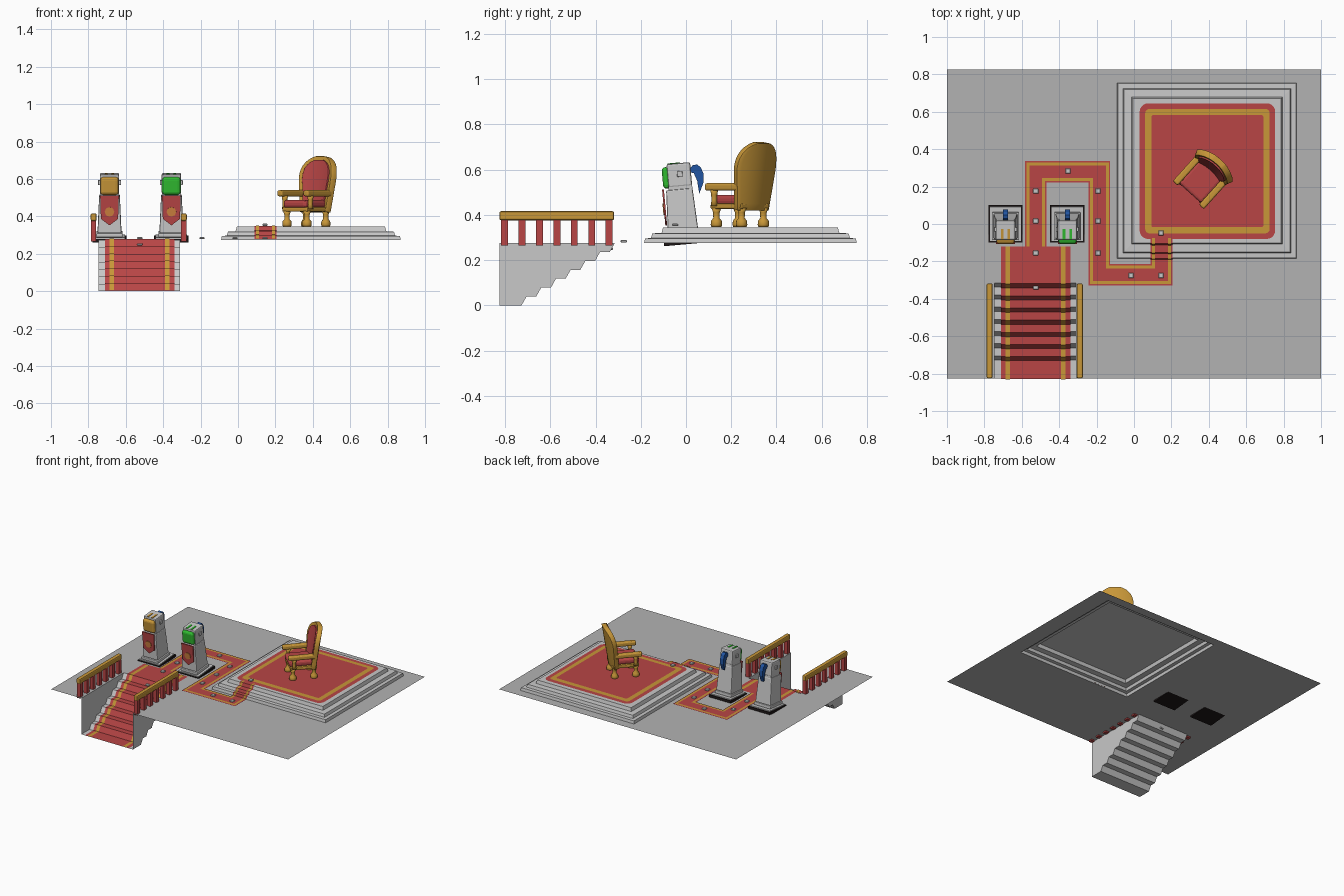
import bpy, bmesh, math
from mathutils import Matrix

if "Cube" in bpy.data.objects:
    bpy.data.objects.remove(bpy.data.objects["Cube"])

def material(name, c):
    m = bpy.data.materials.new(name)
    m.diffuse_color = (*c, 1)
    m.use_nodes = True
    m.node_tree.nodes["Principled BSDF"].inputs["Base Color"].default_value = m.diffuse_color
    return m

FLOOR = material("floor grey", (.45, .45, .45))
STONE = material("stone grey", (.58, .58, .58))
RED = material("carpet red", (.48, .06, .06))
GOLD = material("gold", (.58, .31, .04))
ORANGE = material("emblem orange", (.62, .22, .05))
GREEN = material("green", (.03, .50, .03))
BLUE = material("plume blue", (.015, .09, .36))
DARK = material("dark base", (.012, .008, .008))
I = Matrix.Identity(4)

def mesh(name, verts, faces, mat, M=I, smooth=False):
    me = bpy.data.meshes.new(name)
    me.from_pydata([M @ Matrix.Translation(v).to_translation() for v in verts], [], faces)
    me.materials.append(mat)
    ob = bpy.data.objects.new(name, me)
    bpy.context.collection.objects.link(ob)
    if smooth:
        for p in me.polygons:
            p.use_smooth = True
    return ob

def prism(name, pts, lo, hi, place, mat, M=I):
    """Extrude a 2D outline; place(a, b, t) maps to 3D."""
    n = len(pts)
    vs = [place(a, b, t) for t in (lo, hi) for a, b in pts]
    fs = [tuple(range(n))[::-1], tuple(range(n, 2 * n))]
    fs += [(i, (i + 1) % n, n + (i + 1) % n, n + i) for i in range(n)]
    ob = mesh(name, vs, fs, mat, M)
    bm = bmesh.new()
    bm.from_mesh(ob.data)
    bmesh.ops.recalc_face_normals(bm, faces=bm.faces)
    bm.to_mesh(ob.data)
    bm.free()
    return ob

def box(name, lo, hi, mat, M=I, bevel=0, taper=1, seg=2):
    cx, cy = (lo[0] + hi[0]) / 2, (lo[1] + hi[1]) / 2
    c = [(lo[0], lo[1]), (hi[0], lo[1]), (hi[0], hi[1]), (lo[0], hi[1])]
    def place(x, y, z):
        k = taper if z == hi[2] else 1
        return (cx + (x - cx) * k, cy + (y - cy) * k, z)
    ob = prism(name, c, lo[2], hi[2], place, mat, M)
    if bevel:
        b = ob.modifiers.new("bevel", 'BEVEL')
        b.width, b.segments = bevel, seg
    return ob

def ribbon(name, prof, x0, x1, mat, lift=0):
    """Sheet following a (y, z) profile."""
    vs = [(x, y - lift, z + lift) for y, z in prof for x in (x0, x1)]
    return mesh(name, vs, [(2*i, 2*i+1, 2*i+3, 2*i+2) for i in range(len(prof) - 1)], mat)

# Floor sheet with openings for the stairs and the dais
FZ = .275
xs, ys = [-1, -.745, -.31, -.09, .87, 1], [-.825, -.315, -.185, .755, .825]
fv = [(x, y, FZ) for y in ys for x in xs]
ff = [(j*6+i, j*6+i+1, j*6+i+7, j*6+i+6) for j in range(4) for i in range(5)
      if (i, j) not in ((1, 0), (3, 2))]
mesh("floor", fv, ff, FLOOR)

# Sunken staircase, its side walls and its runner
steps = [(-.825, 0)]
for i in range(7):
    y = -.715 + i * .065
    steps += [(y - .012, i * FZ / 7), (y + .010, (i + 1) * FZ / 7)]
steps[-1] = (-.315, FZ)
ribbon("stairs", steps, -.745, -.31, STONE)
for x in (-.745, -.31):
    n = len(steps)
    v = [(x, y, z) for y, z in steps] + [(x, y, FZ) for y, z in steps]
    mesh("stair_wall", v, [(i, i+1, n+i+1, n+i) for i in range(n - 2)] + [(n-2, n-1, 2*n-2)], STONE)
runner = steps + [(-.115, FZ)]
ribbon("stair_runner", runner, -.71, -.34, RED, .004)
for x in (-.687, -.39):
    ribbon("runner_stripe", runner, x, x + .024, GOLD, .006)

# Railings
for x in (-.772, -.29):
    box("hand_rail", (x-.016, -.825, .376), (x+.016, -.318, .416), GOLD, bevel=.008)
    for k in range(7):
        y = -.802 + k * .077
        box("baluster", (x-.014, y-.015, .265), (x+.014, y+.015, .378), RED)

# Stepped dais
tiers = [(0, FZ), (.004, .296), (.03, .297), (.036, .318), (.077, .320), (.084, .345)]
dv = [p for d, z in tiers for p in ((-.09+d, -.185+d, z), (.87-d, -.185+d, z),
                                    (.87-d, .755-d, z), (-.09+d, .755-d, z))]
df = [(4*k+i, 4*k+(i+1) % 4, 4*k+4+(i+1) % 4, 4*k+4+i) for k in range(5) for i in range(4)]
mesh("dais", dv, df + [(20, 21, 22, 23)], STONE)

# Rug on the dais
def rug(name, inset, r, z, mat):
    x0, x1, y0, y1 = .03 + inset, .755 - inset, -.08 + inset, .645 - inset
    pts = []
    for q, (cx, cy) in enumerate([(x1-r, y1-r), (x0+r, y1-r), (x0+r, y0+r), (x1-r, y0+r)]):
        for k in range(6):
            a = math.pi / 2 * (q + k / 5)
            pts.append((cx + r * math.cos(a), cy + r * math.sin(a), z))
    mesh(name, pts, [tuple(range(len(pts)))], mat)
rug("rug", 0, .045, .348, RED)
rug("rug_band", .03, .022, .350, GOLD)
rug("rug_centre", .063, .01, .352, RED)

# Winding carpet with two gold edge lines
path = [(-.525, -.12), (-.525, .28), (-.185, .28), (-.185, -.272), (.147, -.272), (.147, -.183)]
def offset(d):
    out = []
    dirs = []
    for (ax, ay), (bx, by) in zip(path, path[1:]):
        l = math.hypot(bx - ax, by - ay)
        dirs.append(((bx - ax) / l, (by - ay) / l))
    for i, (x, y) in enumerate(path):
        near = {dirs[max(i-1, 0)], dirs[min(i, len(dirs)-1)]}
        out.append((x - d * sum(n[1] for n in near), y + d * sum(n[0] for n in near)))
    return out
def lane(name, a, b, z, mat):
    vs = [(*p, z) for pair in zip(offset(a), offset(b)) for p in pair]
    mesh(name, vs, [(2*i+1, 2*i, 2*i+2, 2*i+3) for i in range(len(path) - 1)][:], mat).data.flip_normals
lane("winding_carpet", .058, -.058, FZ + .0045, RED)
climb = [(-.185 + d, z) for d, z in tiers] + [(-.07, .345)]
ribbon("dais_runner", climb, .089, .205, RED, .004)
for s in (-1, 1):
    a, b = sorted((s * .034, s * .05), reverse=True)
    lane("carpet_line", a, b, FZ + .0065, GOLD)
    ribbon("dais_runner_line", climb, .147 + b, .147 + a, GOLD, .006)

# Stone studs along the carpet
studs = [(-.353, .283, FZ)] + [(x, y, FZ) for x in (-.525, -.192) for y in (.176, .016, -.155)]
studs += [(-.016, -.275, FZ), (.144, -.275, FZ), (.144, -.048, .347), (-.525, -.337, .242)]
for x, y, z in studs:
    box("stud", (x-.014, y-.014, z+.003), (x+.014, y+.014, z+.014), STONE, bevel=.003, seg=1)

# Two leaning statues on pedestals
def statue(x, face):
    M = Matrix.Translation((x, 0, FZ)) @ Matrix.Rotation(.09, 4, 'X')
    front = lambda a, b, t: (a, t, b)
    box("pedestal_base", (-.092, -.098, -.005), (.092, .102, .013), DARK, M)
    box("pedestal_slab", (-.084, -.09, .013), (.084, .094, .02), STONE, M)
    box("pedestal_plinth", (-.07, -.083, .02), (.07, .067, .042), STONE, M, .005)
    box("pedestal_body", (-.064, -.076, .042), (.064, .06, .24), STONE, M, .006, .86)
    box("pedestal_neck", (-.05, -.055, .238), (.05, .05, .255), STONE, M)
    prism("banner", [(-.05, .245), (-.046, .12), (0, .085), (.046, .12), (.05, .245)],
          -.084, -.076, front, RED, M)
    ring = [(.026 * math.cos(k * math.pi / 4), .158 + .026 * math.sin(k * math.pi / 4)) for k in range(8)]
    prism("banner_emblem", ring, -.088, -.083, front, ORANGE, M)
    box("head", (-.052, -.055, .25), (.052, .05, .355), STONE, M, .008)
    box("face_plate", (-.049, -.078, .247), (.049, -.045, .343), face, M, .018, seg=3)
    for s in (-1, 1):
        box("head_slot", (s*.018-.007, -.05, .353), (s*.018+.007, .005, .358), face, M)
        box("ear_stud", (s*.055-.006, -.012, .295), (s*.055+.006, .012, .32), STONE, M, .003)
    plume = [(.045, .325), (.06, .34), (.08, .342), (.095, .328), (.104, .30), (.102, .262),
             (.078, .212), (.074, .27), (.062, .305), (.045, .31)]
    prism("plume", plume, -.014, .014, lambda a, b, t: (t, a, b), BLUE, M)
statue(-.687, GOLD)
statue(-.356, GREEN)

# Throne, turned towards the stairs
T = Matrix.Translation((.369, .242, 0)) @ Matrix.Rotation(math.radians(-42), 4, 'Z')
box("seat_frame", (-.092, -.10, .425), (.092, .09, .45), GOLD, T, .007)
box("seat_cushion", (-.082, -.104, .445), (.082, .075, .488), RED, T, .016, seg=3)

def lathe(name, prof, x, y, mat, n=12):
    vs = [(x + r * math.cos(2*math.pi*k/n), y + r * math.sin(2*math.pi*k/n), z)
          for r, z in prof for k in range(n)]
    fs = [(j*n+k, j*n+(k+1) % n, (j+1)*n+(k+1) % n, (j+1)*n+k)
          for j in range(len(prof)-1) for k in range(n)]
    fs += [tuple(range(n))[::-1], tuple(range(len(vs)-n, len(vs)))]
    mesh(name, vs, fs, mat, T, True)

for s in (-1, 1):
    for y in (-.08, .07):
        lathe("throne_leg", [(.022, .346), (.026, .356), (.024, .374), (.014, .386),
                             (.015, .41), (.022, .43)], s * .072, y, GOLD)
    lathe("arm_post", [(.016, .44), (.012, .465), (.014, .49), (.018, .512)], s * .092, -.075, GOLD)
    box("arm_rest", (s*.094-.018, -.118, .507), (s*.094+.018, .085, .54), GOLD, T, .01, seg=3)

# Curved, rounded throne back and its padded front panel
def shell(name, z0, z1, w, push, thick, mat):
    nu, nv, vs = 12, 16, []
    for j in range(nv + 1):
        t = math.sin(j / nv * math.pi / 2)
        hw = w * (.8 + .2 * min(t / .6, 1)) * (1 - .93 * max(0, (t - .6) / .4) ** 2.6) ** .5
        for i in range(nu + 1):
            x, z = hw * (2 * i / nu - 1), z0 + (z1 - z0) * t
            vs.append((x, .06 + .16 * (z - .43) - 2 * x * x - push, z))
    r = nu + 1
    fs = [(j*r+i, j*r+i+1, j*r+r+i+1, j*r+r+i) for j in range(nv) for i in range(nu)]
    ob = mesh(name, vs, fs, mat, T, True)
    m = ob.modifiers.new("thickness", 'SOLIDIFY')
    m.thickness = thick
    b = ob.modifiers.new("soft edge", 'BEVEL')
    b.width, b.segments, b.angle_limit = thick * .25, 2, math.radians(50)
shell("throne_back", .425, .722, .115, 0, .034, GOLD)
shell("back_panel", .465, .703, .092, .009, .014, RED)

# Make every open sheet on the ground face upwards
for ob in bpy.data.objects:
    if ob.name.startswith(("winding_carpet", "carpet_line")):
        if sum(p.normal.z for p in ob.data.polygons) < 0:
            ob.data.flip_normals()
